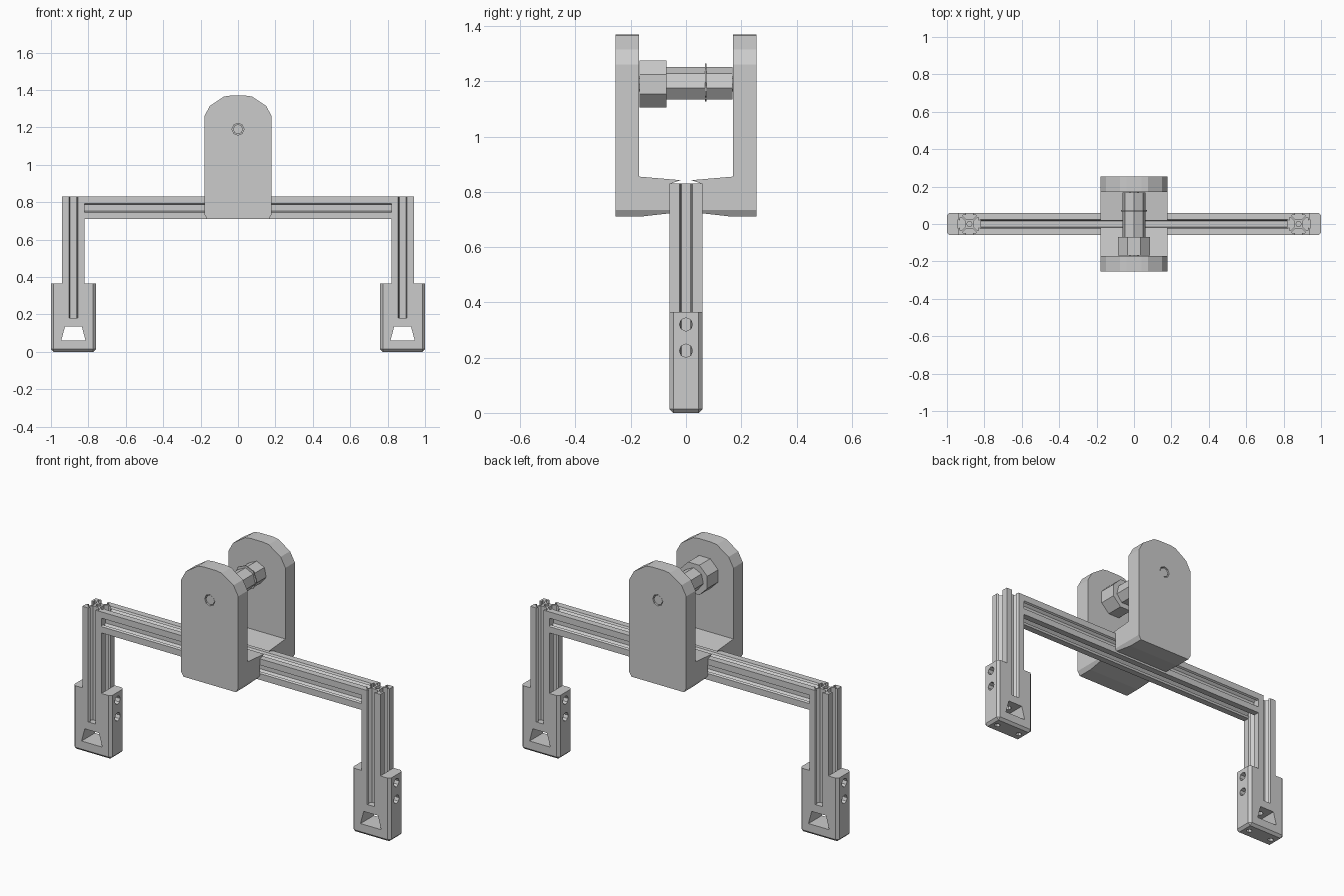
import bpy, bmesh, math

if "Cube" in bpy.data.objects:
    bpy.data.objects.remove(bpy.data.objects["Cube"])


def prism(name, pts, axis, a, b):
    """Extrude a 2D outline along an axis: X uses (y,z), Y uses (x,z), Z uses (x,y)."""
    place = {'X': lambda u, v, w: (w, u, v),
             'Y': lambda u, v, w: (u, w, v),
             'Z': lambda u, v, w: (u, v, w)}[axis]
    bm = bmesh.new()
    lo = [bm.verts.new(place(u, v, a)) for u, v in pts]
    hi = [bm.verts.new(place(u, v, b)) for u, v in pts]
    bm.faces.new(lo)
    bm.faces.new(hi)
    n = len(pts)
    for i in range(n):
        bm.faces.new((lo[i], lo[(i + 1) % n], hi[(i + 1) % n], hi[i]))
    bmesh.ops.recalc_face_normals(bm, faces=bm.faces)
    me = bpy.data.meshes.new(name)
    bm.to_mesh(me)
    bm.free()
    ob = bpy.data.objects.new(name, me)
    bpy.context.collection.objects.link(ob)
    return ob


def rect(u0, u1, v0, v1):
    return [(u0, v0), (u1, v0), (u1, v1), (u0, v1)]


def ngon(u, v, r, n, turn=0.0):
    return [(u + r * math.cos(turn + i * math.tau / n),
             v + r * math.sin(turn + i * math.tau / n)) for i in range(n)]


def boolean(ob, cutter, op='DIFFERENCE'):
    m = ob.modifiers.new("cut", 'BOOLEAN')
    m.operation, m.solver, m.object = op, 'EXACT', cutter
    bpy.context.view_layer.objects.active = ob
    bpy.ops.object.modifier_apply(modifier=m.name)
    bpy.data.objects.remove(cutter)


# T-slot rail cross-section, one side turned four times
half = [(-.06, .06), (-.024, .06), (-.018, .049), (-.034, .049), (-.034, .041), (-.017, .024)]
side = half + [(-x, y) for x, y in reversed(half[1:])]
slot_outline = []
for k in range(4):
    c, s = [(1, 0), (0, -1), (-1, 0), (0, 1)][k]
    slot_outline += [(c * x - s * y, s * x + c * y) for x, y in side]


def rail(name, axis, a, b, du, dv):
    ob = prism(name, [(u + du, v + dv) for u, v in slot_outline], axis, a, b)
    boolean(ob, prism("bore", ngon(du, dv, .014, 8), axis, a - .1, b + .1))


rail("cross_beam", 'X', -.82, .82, 0, .77)

for tag, sx in (("left", -1), ("right", 1)):
    cx = .88 * sx
    rail(tag + "_post", 'Z', .18, .83, cx, 0)

    # foot block with chamfered corners and bottom rim
    foot = prism(tag + "_foot", rect(cx - .12, cx + .12, -.06, .06), 'Z', 0, .365)
    bm = bmesh.new()
    bm.from_mesh(foot.data)
    edges = [e for e in bm.edges if min(v.co.z for v in e.verts) < .01]
    bmesh.ops.bevel(bm, geom=edges, offset=.014, segments=1, affect='EDGES')
    bm.to_mesh(foot.data)
    bm.free()
    # post channel, screw window, bolt holes
    boolean(foot, prism("channel", rect(cx - .06, cx + .06, .18, .5), 'Y', -.1, .1))
    boolean(foot, prism("window", [(cx - .065, .06), (cx + .065, .06), (cx + .045, .135),
                                   (cx - .045, .135)], 'Y', -.1, .1))
    boolean(foot, prism("screw_hole", ngon(cx, 0, .018, 8), 'Z', .1, .2))
    for z in (.225, .32):
        boolean(foot, prism("bolt_hole", ngon(0, z, .024, 8), 'X', cx - .2, cx + .2))
    for dx in (-.075, .075):
        boolean(foot, prism("pad_hole", ngon(cx + dx, 0, .016, 6), 'Z', -.05, .04))

# spool brackets: L section trimmed by the rounded front outline
arch = [(.165, .71), (.18, .735), (.18, 1.26), (.15, 1.315), (.075, 1.365), (.04, 1.37)]
arch += [(-x, z) for x, z in reversed(arch)]
for tag, sy in (("front", -1), ("back", 1)):
    ell = [(.255, .70), (.255, 1.38), (.17, 1.38), (.17, .855), (.02, .842),
           (.06, .828), (.06, .722)]
    br = prism(tag + "_bracket", [(y * sy, z) for y, z in ell], 'X', -.2, .2)
    boolean(br, prism("arch", arch, 'Y', -.4, .4), 'INTERSECT')
    boolean(br, prism("axle_hole", ngon(0, 1.19, .032, 8), 'Y', .1 * sy, .4 * sy))

# roller parts between the brackets
prism("axle_rod", ngon(0, 1.19, .027, 8), 'Y', -.25, .25)
prism("roller_collar", ngon(0, 1.19, .092, 8, math.pi / 8), 'Y', -.168, -.07)
prism("roller_spindle", ngon(0, 1.19, .062, 7, math.pi / 2), 'Y', -.07, .168)
prism("roller_washer", ngon(0, 1.195, .069, 8), 'Y', .068, .074)
